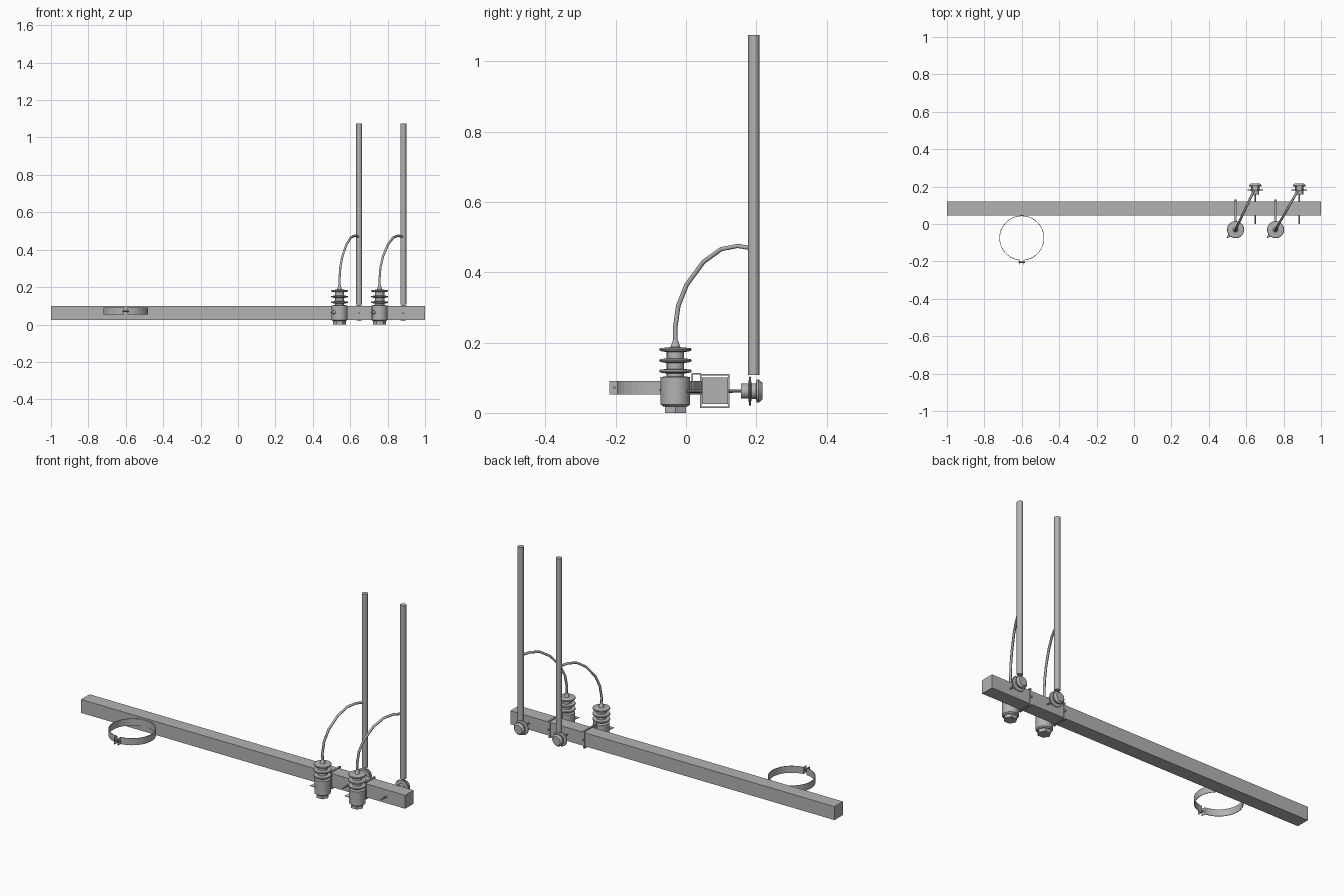
import bpy, bmesh, math
from mathutils import Vector, Matrix

if "Cube" in bpy.data.objects:
    bpy.data.objects.remove(bpy.data.objects["Cube"], do_unlink=True)

GREY = (0.45, 0.45, 0.45, 1)
metal = bpy.data.materials.new("plain_grey")
metal.use_nodes = True
metal.diffuse_color = GREY
metal.node_tree.nodes["Principled BSDF"].inputs["Base Color"].default_value = GREY


def make(name, bm, smooth=False):
    bmesh.ops.recalc_face_normals(bm, faces=bm.faces)
    me = bpy.data.meshes.new(name)
    bm.to_mesh(me)
    bm.free()
    me.materials.append(metal)
    ob = bpy.data.objects.new(name, me)
    bpy.context.collection.objects.link(ob)
    if smooth:
        bpy.ops.object.select_all(action='DESELECT')
        ob.select_set(True)
        bpy.context.view_layer.objects.active = ob
        bpy.ops.object.shade_smooth_by_angle(angle=math.radians(35))
    return ob


def add_box(bm, lo, hi):
    lo, hi = Vector(lo), Vector(hi)
    m = Matrix.Translation((lo + hi) / 2) @ Matrix.Diagonal((hi - lo).to_4d())
    m[3][3] = 1
    bmesh.ops.create_cube(bm, size=1, matrix=m)


def boxes(name, *pairs):
    bm = bmesh.new()
    for lo, hi in pairs:
        add_box(bm, lo, hi)
    return make(name, bm)


def lathe(name, profile, origin, axis=(0, 0, 1), sides=20, smooth=True):
    """Revolve (radius, distance) pairs about an axis and cap both ends."""
    bm = bmesh.new()
    rot = Vector((0, 0, 1)).rotation_difference(Vector(axis)).to_matrix()
    rings = []
    for r, h in profile:
        rings.append([bm.verts.new(Vector(origin) + rot @ Vector(
            (r * math.cos(t), r * math.sin(t), h)))
            for t in (2 * math.pi * i / sides for i in range(sides))])
    for a, b in zip(rings, rings[1:]):
        for i in range(sides):
            j = (i + 1) % sides
            bm.faces.new((a[i], a[j], b[j], b[i]))
    bm.faces.new(rings[0])
    bm.faces.new(rings[-1])
    return make(name, bm, smooth)


# Cross beam
boxes("cross_beam", ((-1, 0.045, 0.025), (1, 0.12, 0.1)))

# Pole clamp: open thin band with two bolted lugs
bm = bmesh.new()
N, CX, CY, R = 40, -0.6, -0.075, 0.12
band = []
for i in range(N + 1):
    t = -math.pi / 2 + 0.1 + (2 * math.pi - 0.2) * i / N
    band.append([bm.verts.new((CX + r * math.cos(t), CY + r * math.sin(t), z))
                 for r, z in ((R, 0.053), (R, 0.091), (R - 0.003, 0.091), (R - 0.003, 0.053))])
for a, b in zip(band, band[1:]):
    for i in range(4):
        j = (i + 1) % 4
        bm.faces.new((a[i], a[j], b[j], b[i]))
bm.faces.new(band[0])
bm.faces.new(band[-1])
for s in (-1, 1):
    x = CX + s * 0.011
    add_box(bm, (x - 0.0015, -0.217, 0.053), (x + 0.0015, -0.192, 0.091))
make("pole_clamp", bm)
lathe("clamp_bolt", [(0.004, -0.017), (0.004, 0.017)], (CX, -0.204, 0.072), (1, 0, 0), 8)

Z = 0.062
for side, ix, rx in (("right", 0.543, 0.648), ("left", 0.757, 0.884)):
    iy, ry = -0.03, 0.193

    # Arrester body with hexagonal foot, three sheds and a conical cap
    lathe(side + "_arrester_foot", [(0.034, 0), (0.034, 0.026)], (ix, iy, 0), sides=6, smooth=False)
    profile = [(0.034, 0.018), (0.042, 0.024), (0.042, 0.102), (0.025, 0.104)]
    for z in (0.119, 0.149, 0.18):
        profile += [(0.025, z - 0.007), (0.044, z - 0.004), (0.046, z), (0.044, z + 0.004), (0.025, z + 0.006)]
    profile += [(0.014, 0.187), (0.007, 0.208)]
    lathe(side + "_arrester_body", profile, (ix, iy, 0))

    # Pointed spur on the body
    lathe(side + "_arrester_spur", [(0.013, 0.02), (0.013, 0.035), (0.0005, 0.066)],
          (ix, iy, Z + 0.003), (-0.72, -0.69, 0), 12)

    # Strap round the beam and bolt to the arrester
    a, b = ix - 0.005, ix + 0.005
    boxes(side + "_beam_strap",
          ((a, 0.040, 0.107), (b, 0.124, 0.111)),
          ((a, 0.040, 0.014), (b, 0.124, 0.018)),
          ((a, 0.120, 0.014), (b, 0.124, 0.111)),
          ((a, 0.040, 0.014), (b, 0.044, 0.111)),
          ((a, 0.016, 0.109), (b, 0.042, 0.113)),
          ((a, 0.016, 0.060), (b, 0.020, 0.113)))
    lathe(side + "_strap_bolt", [(0.005, 0), (0.005, 0.132)], (ix, 0, Z), (0, 1, 0), 8)

    # Rod holder: through bolt and small horizontal insulator
    lathe(side + "_holder_bolt", [(0.004, 0), (0.004, 0.16)], (rx, 0, Z), (0, 1, 0), 8)
    lathe(side + "_rod_holder",
          [(0.021, 0.157), (0.021, 0.178), (0.040, 0.179), (0.042, 0.182), (0.040, 0.185),
           (0.022, 0.186), (0.022, 0.199), (0.033, 0.201), (0.033, 0.207), (0.024, 0.217)],
          (rx, 0, Z), (0, 1, 0))

    # Upright rod
    lathe(side + "_rod", [(0.016, 0.108), (0.016, 1.076)], (rx, ry, 0), sides=12)

    # Curved lead from the cap to the rod
    cu = bpy.data.curves.new(side + "_lead", 'CURVE')
    cu.dimensions = '3D'
    cu.bevel_depth = 0.0065
    cu.bevel_resolution = 1
    cu.use_fill_caps = True
    path = ((-0.03, 0.2), (-0.031, 0.24), (-0.022, 0.305), (0.002, 0.365),
            (0.05, 0.43), (0.1, 0.466), (0.147, 0.475), (0.19, 0.468))
    sp = cu.splines.new('POLY')
    sp.points.add(len(path) - 1)
    for p, (y, z) in zip(sp.points, path):
        p.co = (ix + (rx - ix) * (y - iy) / (ry - iy), y, z, 1)
    cu.materials.append(metal)
    bpy.context.collection.objects.link(bpy.data.objects.new(side + "_lead", cu))
